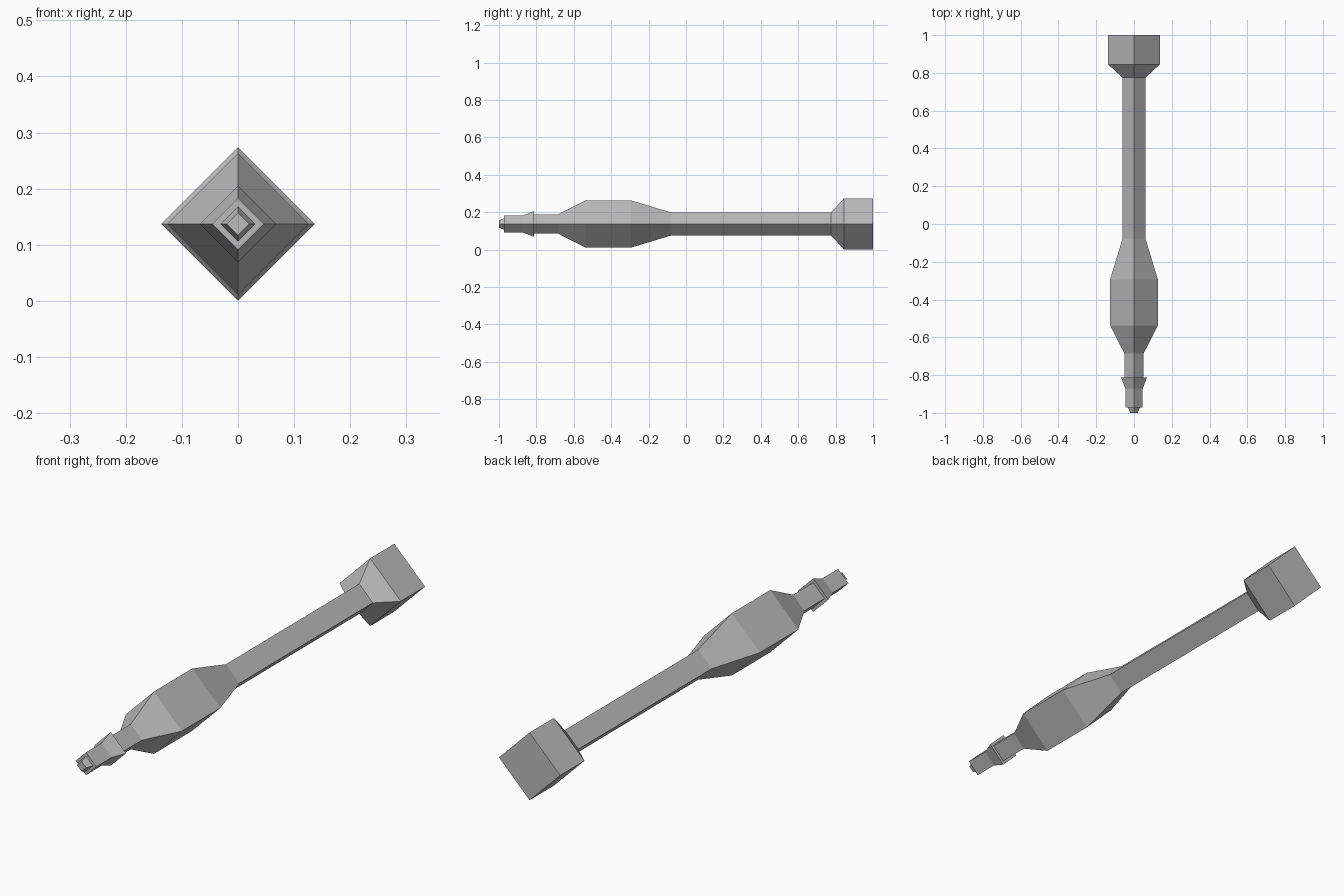
import bpy, bmesh, math

cube = bpy.data.objects.get("Cube")
if cube:
    bpy.data.objects.remove(cube, do_unlink=True)

SIDES = 4
AXIS_Z = 0.137

grey = bpy.data.materials.new("plain grey")
grey.use_nodes = True
grey.diffuse_color = (0.5, 0.5, 0.5, 1)
grey.node_tree.nodes["Principled BSDF"].inputs["Base Color"].default_value = grey.diffuse_color


def diamond_part(name, profile, front_cap=False, back_cap=False):
    """Sweep a four-sided section along y through (y, radius) stations."""
    bm = bmesh.new()
    rings = []
    for y, r in profile:
        angles = [2 * math.pi * i / SIDES for i in range(SIDES)]
        rings.append([bm.verts.new((r * math.cos(a), y, AXIS_Z + r * math.sin(a)))
                      for a in angles])
    for near, far in zip(rings, rings[1:]):
        for i in range(SIDES):
            j = (i + 1) % SIDES
            bm.faces.new((near[i], far[i], far[j], near[j]))
    if front_cap:
        bm.faces.new(rings[0])
    if back_cap:
        bm.faces.new(rings[-1][::-1])
    mesh = bpy.data.meshes.new(name)
    bm.to_mesh(mesh)
    bm.free()
    mesh.materials.append(grey)
    obj = bpy.data.objects.new(name, mesh)
    bpy.context.collection.objects.link(obj)
    return obj


# Small tapered point at the front, with the step behind it
diamond_part("front_tip", [(-1.0, 0.02), (-0.972, 0.031), (-0.972, 0.046)], front_cap=True)

# Nose flaring into a collar with a flat rear step
diamond_part("nose_collar", [(-0.972, 0.046), (-0.872, 0.046), (-0.813, 0.068), (-0.813, 0.051)])

# Neck between collar and body
diamond_part("neck", [(-0.813, 0.051), (-0.685, 0.051)])

# Swollen main body
diamond_part("main_body", [(-0.685, 0.051), (-0.538, 0.126), (-0.293, 0.126), (-0.078, 0.061)])

# Long straight tail shaft
diamond_part("tail_shaft", [(-0.078, 0.061), (0.775, 0.061)])

# Block at the rear end
diamond_part("tail_block", [(0.775, 0.061), (0.845, 0.137), (1.0, 0.137)], back_cap=True)
